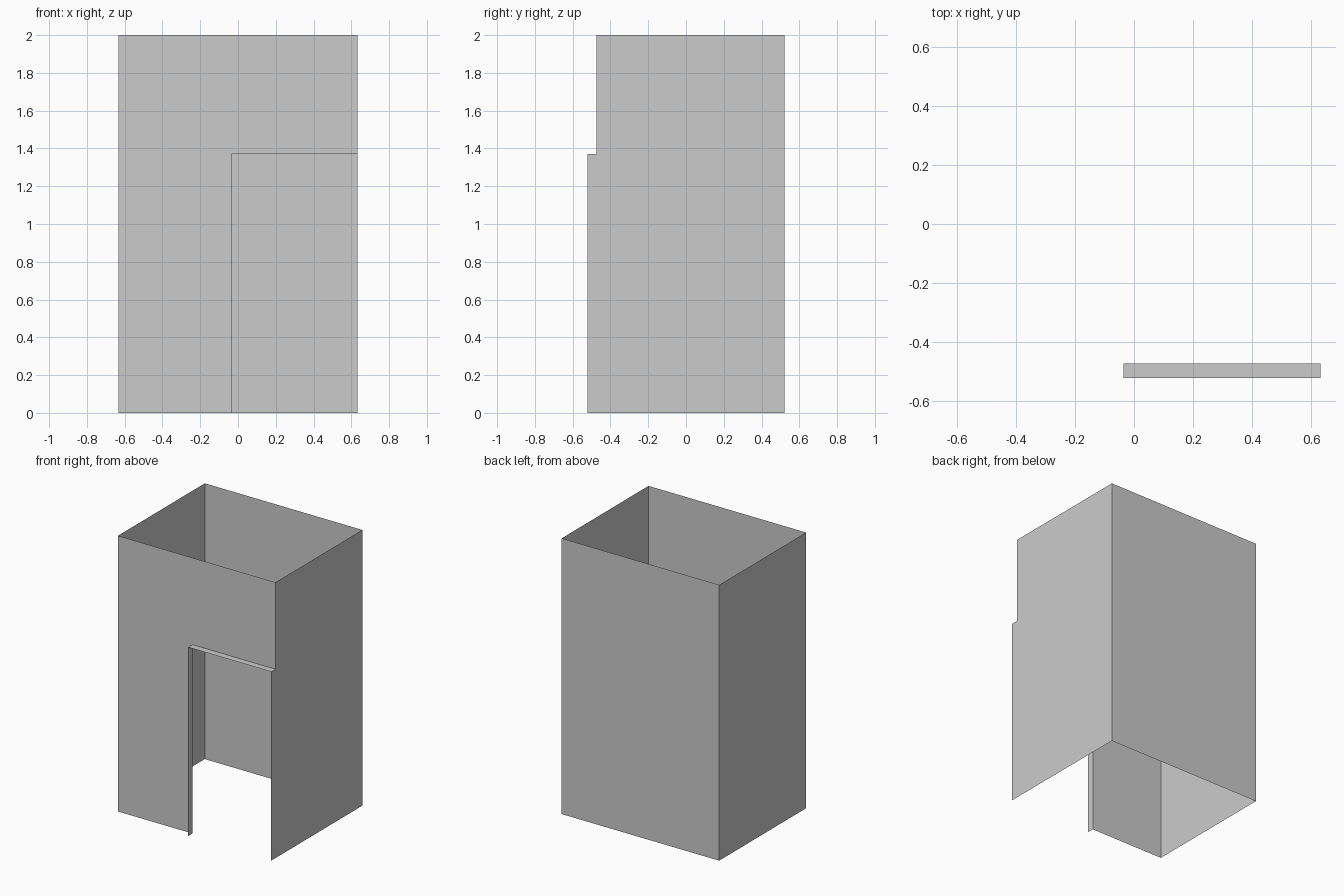
import bpy, bmesh

if "Cube" in bpy.data.objects:
    bpy.data.objects.remove(bpy.data.objects["Cube"])

# Room extents and doorway measurements
X, BACK, WALL, LIP, TOP = 0.632, 0.522, -0.473, -0.522, 2.0
DOOR_X, DOOR_Z = -0.035, 1.37


def sheet(name, plane, at, outline):
    """Flat one-face panel: outline lies in the 'xz', 'yz' or 'xy' plane."""
    place = {"xz": lambda a, b: (a, at, b),
             "yz": lambda a, b: (at, a, b),
             "xy": lambda a, b: (a, b, at)}[plane]
    bm = bmesh.new()
    bm.faces.new([bm.verts.new(place(a, b)) for a, b in outline])
    mesh = bpy.data.meshes.new(name)
    bm.to_mesh(mesh)
    bm.free()
    obj = bpy.data.objects.new(name, mesh)
    bpy.context.collection.objects.link(obj)
    return obj


def rect(a0, a1, b0, b1):
    return [(a0, b0), (a1, b0), (a1, b1), (a0, b1)]


# Plain walls at the back and left
sheet("back_wall", "xz", BACK, rect(X, -X, 0, TOP))
sheet("left_wall", "yz", -X, rect(BACK, WALL, 0, TOP))

# Right wall steps forward below the lintel to form the door's right side
sheet("right_wall", "yz", X, [(LIP, 0), (BACK, 0), (BACK, TOP), (WALL, TOP),
                              (WALL, DOOR_Z), (LIP, DOOR_Z)])

# Front wall, cut away at the doorway
sheet("front_wall", "xz", WALL, [(-X, 0), (DOOR_X, 0), (DOOR_X, DOOR_Z),
                                 (X, DOOR_Z), (X, TOP), (-X, TOP)])

# Projecting door surround
sheet("door_jamb", "yz", DOOR_X, rect(WALL, LIP, 0, DOOR_Z))
sheet("door_lintel", "xy", DOOR_Z, rect(DOOR_X, X, LIP, WALL))
